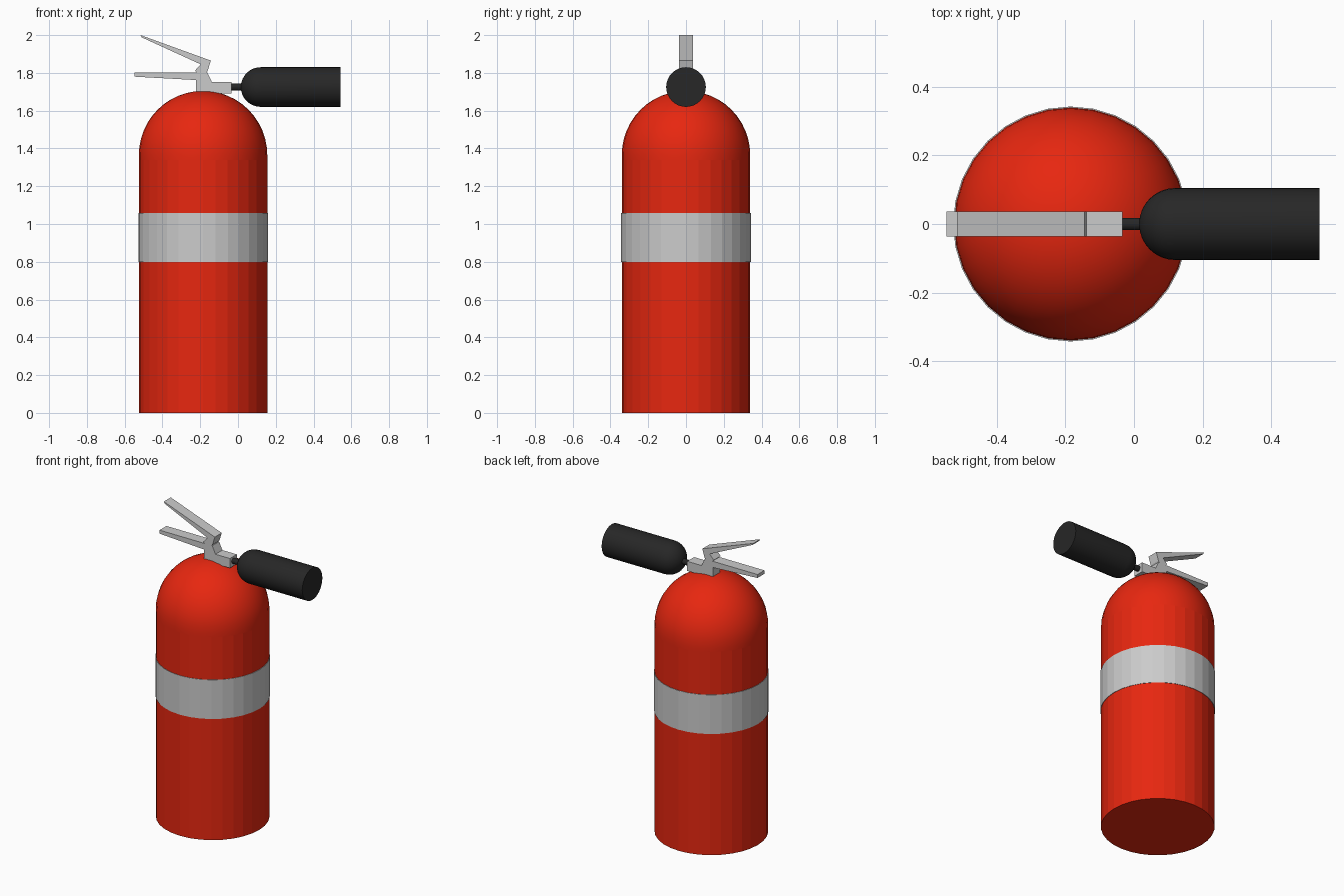
import bpy, bmesh, math
from mathutils import Matrix

if "Cube" in bpy.data.objects:
    bpy.data.objects.remove(bpy.data.objects["Cube"])

CX = -0.185   # tank axis
R = 0.34


def material(name, rgb):
    m = bpy.data.materials.new(name)
    m.diffuse_color = (*rgb, 1)
    m.use_nodes = True
    m.node_tree.nodes["Principled BSDF"].inputs["Base Color"].default_value = m.diffuse_color
    return m


def finish(name, bm, mat=None, smooth_from=None):
    bmesh.ops.recalc_face_normals(bm, faces=bm.faces)
    if smooth_from is not None:
        for f in bm.faces:
            f.smooth = smooth_from(f)
    me = bpy.data.meshes.new(name)
    bm.to_mesh(me)
    bm.free()
    ob = bpy.data.objects.new(name, me)
    bpy.context.collection.objects.link(ob)
    if mat:
        me.materials.append(mat)
    return ob


def lathe(name, profile, mat=None, sides=32, matrix=Matrix(), smooth_from=None):
    """Spin an (r, z) profile about z, then place it."""
    bm = bmesh.new()
    verts = [bm.verts.new((r, 0, z)) for r, z in profile]
    edges = [bm.edges.new(p) for p in zip(verts, verts[1:])]
    bmesh.ops.spin(bm, geom=verts + edges, axis=(0, 0, 1), cent=(0, 0, 0),
                   steps=sides, angle=math.tau)
    bmesh.ops.remove_doubles(bm, verts=bm.verts, dist=1e-4)
    ob = finish(name, bm, mat, smooth_from)
    ob.data.transform(matrix)
    return ob


def plate(name, outline, half):
    """Extrude an (x, z) outline along y."""
    bm = bmesh.new()
    face = bm.faces.new([bm.verts.new((x, -half, z)) for x, z in outline])
    new = bmesh.ops.extrude_face_region(bm, geom=[face])["geom"]
    bmesh.ops.translate(bm, vec=(0, 2 * half, 0),
                        verts=[v for v in new if isinstance(v, bmesh.types.BMVert)])
    return finish(name, bm)


def dome(r, z, steps):
    return [(r * math.cos(a), z + r * math.sin(a))
            for a in (i * math.pi / 2 / steps for i in range(steps + 1))]


red = material("red_paint", (0.8, 0.02, 0.005))
black = material("black_plastic", (0.02, 0.02, 0.02))
at_axis = Matrix.Translation((CX, 0, 0))

# Tank with rounded shoulder, and label band
lathe("tank", [(0, 0), (R, 0), (R, 1.34)] + dome(R, 1.365, 12), red,
      matrix=at_axis, smooth_from=lambda f: f.calc_center_median().z > 1.34)
lathe("label_band", [(R - 0.01, 0.80), (R + 0.003, 0.80), (R + 0.003, 1.058),
                     (R - 0.01, 1.058), (R - 0.01, 0.80)], matrix=at_axis)

# Horn and its connecting tube, lying along x
along_x = Matrix.Translation((0, 0, 1.725)) @ Matrix.Rotation(-math.pi / 2, 4, 'Y')
horn_r = 0.105
lathe("horn", [(0, -0.542), (horn_r, -0.542)] + dome(horn_r, -0.12, 8), black,
      matrix=Matrix.Translation((0, 0, 1.725)) @ Matrix.Rotation(-math.pi / 2, 4, 'Y'),
      smooth_from=lambda f: abs(f.normal.z) < 0.999 or f.calc_center_median().z > -0.5)
lathe("horn_tube", [(0, -0.05), (0.018, -0.05), (0.018, 0.045), (0, 0.045)], black,
      sides=16, matrix=along_x)

# Valve block with fixed carry handle
plate("valve_and_handle", [(-0.222, 1.69), (-0.034, 1.69), (-0.034, 1.753),
                           (-0.139, 1.753), (-0.163, 1.803), (-0.547, 1.803),
                           (-0.547, 1.780), (-0.222, 1.762)], 0.036)

# Squeeze lever
plate("squeeze_lever", [(-0.516, 2.0), (-0.144, 1.865), (-0.160, 1.812), (-0.170, 1.80),
                        (-0.215, 1.80), (-0.228, 1.812), (-0.197, 1.845),
                        (-0.510, 1.988)], 0.036)
